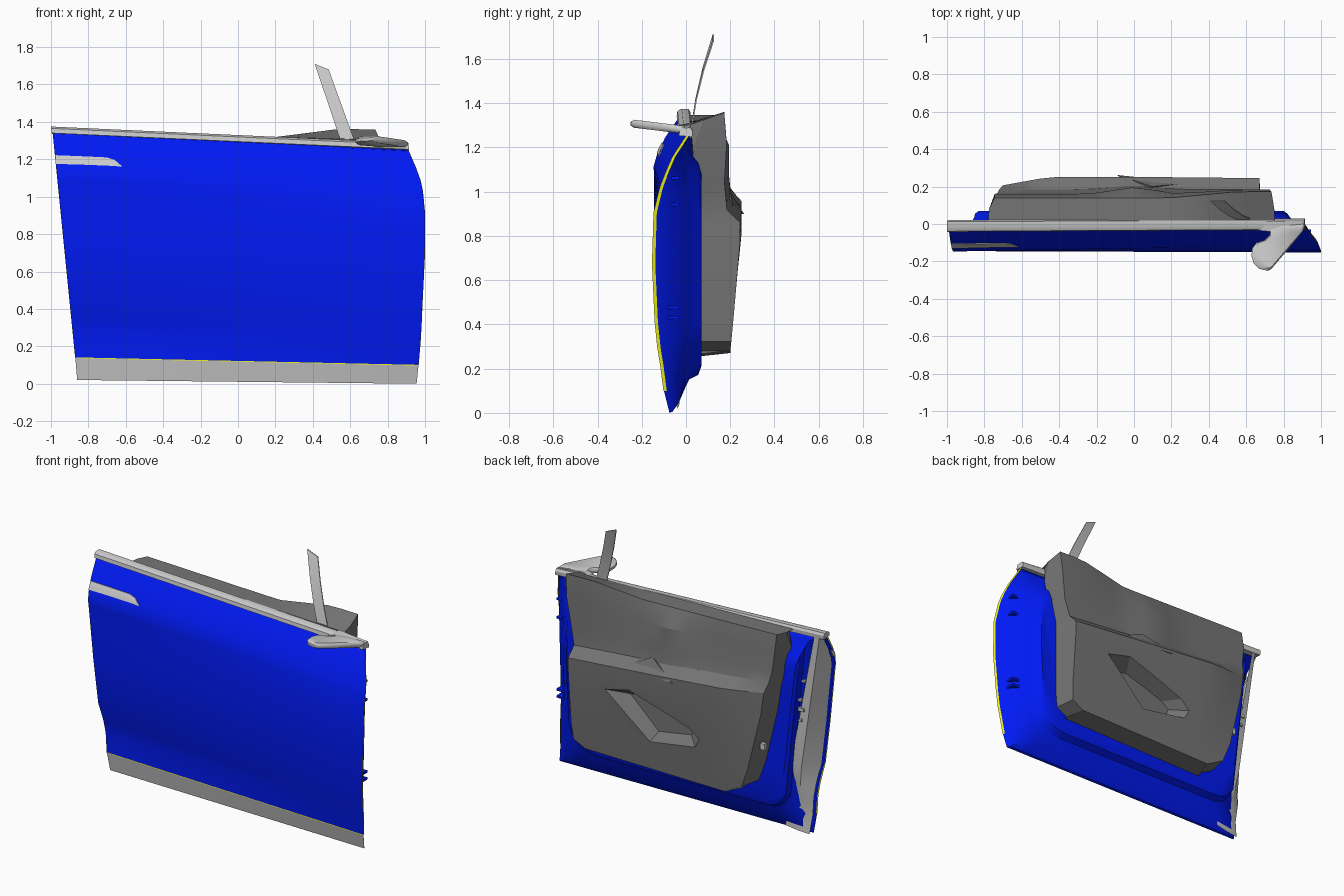
import bpy, bmesh, math
from mathutils import Vector

if "Cube" in bpy.data.objects:
    bpy.data.objects.remove(bpy.data.objects["Cube"])


def lerp(a, b, t):
    return a + (b - a) * t


def table(xs, ys, x):
    for i in range(len(xs) - 1):
        if x <= xs[i + 1]:
            return lerp(ys[i], ys[i + 1], max(0, (x - xs[i]) / (xs[i + 1] - xs[i])))
    return ys[-1]


def material(name, rgb):
    m = bpy.data.materials.new(name)
    m.diffuse_color = (*rgb, 1)
    m.use_nodes = True
    m.node_tree.nodes["Principled BSDF"].inputs["Base Color"].default_value = m.diffuse_color
    return m


BLUE = material("blue_paint", (0.0, 0.01, 0.9))
YELLOW = material("yellow_edge", (0.9, 0.9, 0.01))
DARK = material("dark_grey_trim", (0.18, 0.18, 0.18))


def smooth(ob, angle):
    bpy.ops.object.select_all(action='DESELECT')
    ob.select_set(True)
    bpy.context.view_layer.objects.active = ob
    bpy.ops.object.shade_smooth_by_angle(angle=math.radians(angle))


def finish(name, bm, mat=None, angle=30, recalc=True):
    if recalc:
        bmesh.ops.recalc_face_normals(bm, faces=bm.faces)
    me = bpy.data.meshes.new(name)
    bm.to_mesh(me)
    bm.free()
    ob = bpy.data.objects.new(name, me)
    bpy.context.collection.objects.link(ob)
    if mat:
        me.materials.append(mat)
    smooth(ob, angle)
    return ob


def loft(name, rows, mat=None, ring=False, caps=(False, False), angle=30, recalc=True):
    """Join rows of points with quads; ring closes each row."""
    bm = bmesh.new()
    vs = [[bm.verts.new(p) for p in r] for r in rows]
    n = len(rows[0])
    for a, b in zip(vs, vs[1:]):
        for i in range(n if ring else n - 1):
            j = (i + 1) % n
            bm.faces.new((a[i], a[j], b[j], b[i]))
    if caps[0]:
        bm.faces.new(vs[0][::-1])
    if caps[1]:
        bm.faces.new(vs[-1])
    return finish(name, bm, mat, angle, recalc)


def box(name, lo, hi, mat=None):
    ring = [(lo[0], lo[1]), (hi[0], lo[1]), (hi[0], hi[1]), (lo[0], hi[1])]
    return loft(name, [[(x, y, z) for x, y in ring] for z in (lo[2], hi[2])],
                mat, True, (True, True))


# Outer skin: left and right edge profiles over normalised height
V = [0, .1, .17, .27, .5, .7, .79, .81, .86, .92, 1]
YL = [-.095, -.088, -.1, -.135, -.145, -.145, -.145, -.147, -.13, -.095, -.03]
YR = [-.1, -.115, -.128, -.14, -.152, -.145, -.12, -.113, -.09, -.06, 0]
XR = [.965, .975, .98, .985, .998, 1, .99, .988, .975, .95, .91]


def skin(s, v):
    xl, xr = lerp(-.87, -.99, v), table(V, XR, v)
    y = lerp(table(V, YL, v), table(V, YR, v), s)
    return Vector((lerp(xl, xr, s), y, lerp(lerp(.14, 1.34, v), lerp(.10, 1.25, v), s)))


S = [i / 10 for i in range(11)]
loft("outer_skin", [[skin(s, v) for s in S] for v in V], BLUE, angle=60, recalc=False)


# Grey sill strip under the skin
def sill(s, t):
    return skin(s, 0).lerp(Vector((lerp(-.86, .955, s), -.075, lerp(.02, 0, s))), t)


loft("sill_strip", [[sill(s, t) for s in S] for t in (1, .5, 0)], recalc=False)

# Yellow hem edges
loft("front_hem", [[skin(1, v) + Vector((.001, -.002, 0)) for v in V],
                   [skin(1, v) + Vector((-.004, .013, 0)) for v in V]], YELLOW)
loft("rear_hem", [[skin(0, v) + Vector((-.001, 0, 0)) for v in V],
                  [skin(0, v) + Vector((.003, .007, 0)) for v in V]], YELLOW)
loft("lower_hem", [[skin(s, 0) + Vector((0, -.001, z)) for s in S] for z in (-.003, .001)], YELLOW)

# Inner shell: the door outline stepped inward, lower corners rounded
outline = [sill(1, 1)] + [skin(1, v) for v in V] + [skin(s, 1) for s in (.75, .5, .25)]
outline += [skin(0, v) for v in V[::-1]] + [sill(0, 1)]
outline += [sill(s, 1) for s in (.06, .12, .25, .5, .75, .88, .94)]
steps = [(-.98, .985, .005, 1.335, -.02, .25), (-.92, .93, .05, 1.32, 0, .6),
         (-.88, .88, .12, 1.29, 0, 1), (-.86, .85, .15, 1.25, .015, 1),
         (-.85, .82, .17, 1.2, .055, 1), (-.83, .8, .21, 1.14, .07, 1)]
loops = [outline]
for k, (x0, x1, z0, z1, yt, w) in enumerate(steps):
    loop = []
    for p in outline:
        u, h, c = (p.x - .04) / .92, 1 - p.z / .67, .72
        du, dh = abs(u) - c, h - c
        d = math.hypot(du, dh)
        if k > 1 and du > 0 and dh > 0 and d > 1 - c:
            u, h = math.copysign(c + du * (1 - c) / d, u), c + dh * (1 - c) / d
        x, z = .04 + u * .92, (1 - h) * .67
        loop.append(Vector((lerp(x0, x1, (x + .99) / 1.99), lerp(p.y, yt, w), lerp(z0, z1, z / 1.34))))
    loops.append(loop)
loft("inner_shell", loops, BLUE, True, (False, True))

# Grey strip on the inside of the rear edge
rows = []
for p, k in [(sill(0, 1), 0)] + [(skin(0, v), v) for v in V]:
    w = lerp(.17, .06, k)
    a = min(1, k * 4)
    lift = .02 * (1 - a)
    rows.append([p + Vector((.006, .035, 0)),
                 Vector((p.x + w * .5, lerp(-.035, .012, a), p.z + lift * .3)),
                 Vector((p.x + w, lerp(-.03, .022, a), p.z + lift))])
loft("rear_seal", rows)

# Belt moulding along the window line
sec = [(-.042, -.035), (-.039, -.01), (-.02, 0), (.012, 0), (.02, -.015), (.018, -.04)]
rows = []
for s in (0, .15, .4, .7, .9, 1):
    x, top = lerp(-1, .91, s), lerp(1.375, 1.288, s)
    rows.append([(x - .005 * z / .04, y + .01 * s, top + z) for y, z in sec])
loft("belt_moulding", rows, None, True, (True, True))


# Interior trim panel: z, y, rear x, front x, tilt of z with x, wall y
def trim_row(z, y, x0, x1, tilt, wall, bump, lift=0):
    r = [(x0 - .03, wall, z - tilt * x0)]
    for i in range(15):
        x = lerp(x0, x1, i / 14)
        right = max(0, min(1, (x - .2) / .35))
        yy = y + bump * math.exp(-(x / .15) ** 2) + lift * right * .03
        if y > .22:
            yy -= .045 * max(0, (-x - .45) / .25) + .01 * max(0, x)
        r.append((x, yy, z - tilt * x + lift * right * .05))
    r.append((x1 + .015, wall, z - tilt * x1 + lift * right * .02))
    return r


rows = [trim_row(1.325, .02, -.75, .735, .03, .015, 0),
        trim_row(1.325, .14, -.745, .735, .03, .08, 0, 1.1),
        trim_row(1.21, .16, -.745, .725, .04, .03, .035, .8),
        trim_row(1.07, .165, -.73, .70, .06, .04, .03, .3),
        trim_row(.98, .185, -.72, .67, .09, .05, .02),
        trim_row(.92, .252, -.70, .67, .09, .06, 0),
        trim_row(.80, .25, -.68, .67, .06, .06, 0),
        trim_row(.45, .215, -.59, .67, .03, .06, 0),
        trim_row(.33, .205, -.54, .66, .01, .06, 0),
        trim_row(.275, .2, -.42, .58, -.01, .06, 0),
        trim_row(.26, .06, -.46, .62, -.01, .06, 0)]
bm = bmesh.new()
vs = [[bm.verts.new(p) for p in r] for r in rows]
for a, b in zip(vs, vs[1:]):
    for i in range(len(a) - 1):
        bm.faces.new((a[i], a[i + 1], b[i + 1], b[i]))
bmesh.ops.holes_fill(bm, edges=[e for e in bm.edges if e.is_boundary], sides=0)
bmesh.ops.triangulate(bm, faces=[f for f in bm.faces if len(f.verts) > 4])
trim = finish("trim_panel", bm, DARK, 28)

# Armrest pocket cut into the trim
pocket = [(.42, .73), (.24, .77), (-.02, .69), (-.2, .63), (-.28, .57), (-.25, .5), (.11, .44)]
rings = []
for y, k in ((.29, 1.12), (.14, .65)):
    rings.append([(lerp(.07, x, k), y, lerp(.61, z, k)) for x, z in pocket])
cutter = loft("pocket_cutter", rings, DARK, True, (True, True))
mod = trim.modifiers.new("pocket", 'BOOLEAN')
mod.operation, mod.solver, mod.object = 'DIFFERENCE', 'EXACT', cutter
bpy.context.view_layer.objects.active = trim
bpy.ops.object.modifier_apply(modifier="pocket")
bpy.data.objects.remove(cutter)
smooth(trim, 20)

# Wedge-shaped door pull on the ledge
bm = bmesh.new()
a, b, c, d = [bm.verts.new(p) for p in ((.1, .2, 1.0), (-.09, .262, .9), (.3, .22, .9), (.02, .17, .93))]
for f in ((a, b, c), (a, d, b), (b, d, c), (a, c, d)):
    bm.faces.new(f)
finish("door_pull", bm, DARK)

# Window divider post
rows = []
for t in (0, .33, .66, 1):
    y = .02 + .1 * t - .012 * math.sin(math.pi * t)
    l = (lerp(.555, .41, t), lerp(1.28, 1.71, t))
    r = (lerp(.63, .485, t), lerp(1.28, 1.68, t))
    rows.append([(l[0], y, l[1]), (r[0], y, r[1]), (r[0], y + .006, r[1]), (l[0], y + .006, l[1])])
loft("window_post", rows, None, True, (True, True))

# Mirror arm: flat plate reaching outward, with a foot on the belt
plan = [(.91, .0), (.905, -.035), (.82, -.14), (.735, -.24), (.715, -.25), (.67, -.24), (.64, -.21),
        (.628, -.17), (.632, -.13), (.655, -.1), (.7, -.085), (.725, -.06), (.73, .0)]
rows = []
for dz, k in ((-.018, .9), (-.008, 1), (.008, 1), (.018, .9)):
    rows.append([(lerp(.76, x, k), lerp(-.11, y, k), 1.28 - .11 * y + dz) for x, y in plan])
loft("mirror_arm", rows, None, True, (True, True), 40)
loft("mirror_foot", [[(.62, -.03, 1.27), (.72, -.04, 1.30), (.91, -.02, 1.285), (.91, -.02, 1.255)],
                     [(.62, .015, 1.27), (.72, .015, 1.31), (.91, .015, 1.29), (.91, .015, 1.255)]],
     None, True, (True, True))

# Outer handle strip following the skin
ends = [(-.975, 1.222, 1.175), (-.85, 1.217, 1.172), (-.70, 1.21, 1.166), (-.66, 1.197, 1.164), (-.62, 1.163, 1.16)]


def on_skin(x, z, off):
    s = (x + .98) / 1.93
    v = (z - lerp(.14, .1, s)) / lerp(1.2, 1.15, s)
    return (x, skin(s, v).y + off, z)


loft("outer_handle", [[on_skin(x, hi, -.004), on_skin(x, (lo + hi) / 2, -.006), on_skin(x, lo, -.004),
                       on_skin(x, lo, .02), on_skin(x, hi, .02)] for x, hi, lo in ends],
     None, True, (True, True))

# Hinge brackets on the front end
for i, z in enumerate((1.055, .935, .47, .425)):
    box(f"hinge_{i}", (.88, -.10, z), (.945, -.03, z + .014), BLUE)

# Latch bolts and plate on the rear end
for i, (dy, z) in enumerate(((.0, 1.02), (.015, .9), (-.02, .87), (.015, .77), (-.01, .8))):
    box(f"latch_bolt_{i}", (-.86 + dy, dy, z), (-.84 + dy, dy + .02, z + .014))
box("latch_plate", (-.86, -.02, .835), (-.82, .03, .855))
box("trim_cap", (-.675, .14, .59), (-.645, .165, .63))
